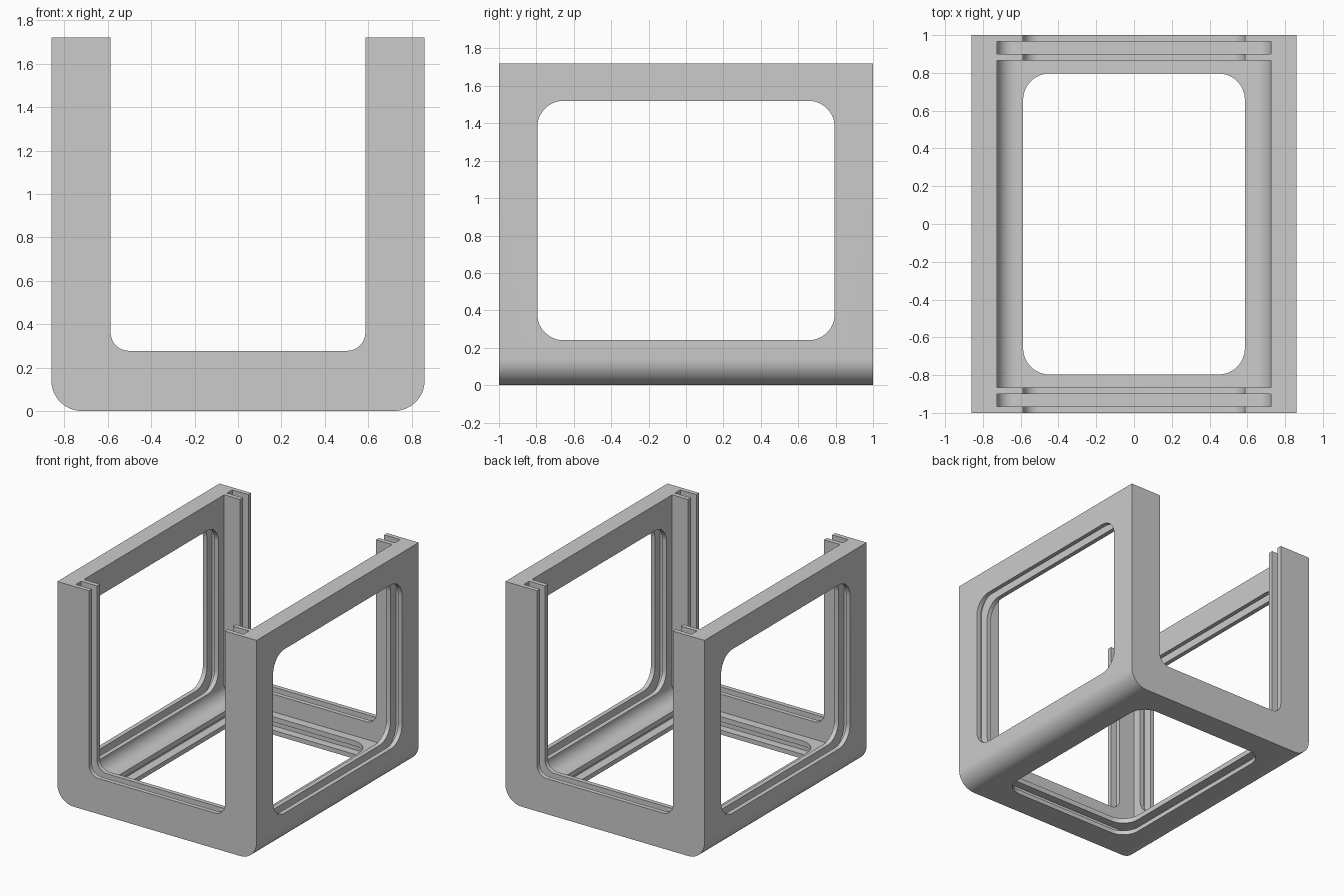
import bpy, bmesh
from math import sin, cos, pi, radians

if "Cube" in bpy.data.objects:
    bpy.data.objects.remove(bpy.data.objects["Cube"])

grey = bpy.data.materials.new("plain_grey")
grey.use_nodes = True
colour = (0.6, 0.6, 0.6, 1)
grey.diffuse_color = colour
grey.node_tree.nodes["Principled BSDF"].inputs["Base Color"].default_value = colour


def slab(name, axis, u, v, w, r_low, r_high):
    """Rounded rectangle u by v, extruded along the axis over w."""
    place = {"x": lambda a, b, c: (c, a, b),
             "y": lambda a, b, c: (a, c, b),
             "z": lambda a, b, c: (a, b, c)}[axis]
    outline = []
    corners = [(1, 0, r_low), (1, 1, r_high), (0, 1, r_high), (0, 0, r_low)]
    for i, (iu, iv, r) in enumerate(corners):
        cu = u[iu] + (r if iu == 0 else -r)
        cv = v[iv] + (r if iv == 0 else -r)
        steps = 12 if r else 0
        for k in range(steps + 1):
            t = (i - 1) * pi / 2 + (k / steps * pi / 2 if steps else 0)
            outline.append((cu + r * cos(t), cv + r * sin(t)))
    bm = bmesh.new()
    rings = [[bm.verts.new(place(a, b, c)) for a, b in outline] for c in w]
    n = len(outline)
    bm.faces.new(rings[0])
    bm.faces.new(rings[1])
    for i in range(n):
        j = (i + 1) % n
        bm.faces.new((rings[0][i], rings[0][j], rings[1][j], rings[1][i]))
    bmesh.ops.recalc_face_normals(bm, faces=bm.faces)
    mesh = bpy.data.meshes.new(name)
    bm.to_mesh(mesh)
    bm.free()
    mesh.materials.append(grey)
    obj = bpy.data.objects.new(name, mesh)
    bpy.context.collection.objects.link(obj)
    return obj


def both(lo, hi):
    return [(lo, hi), (-hi, -lo)]


# Outer block with rounded lower edges
frame = slab("case_frame", "y", (-.86, .86), (0, 1.72), (-1, 1), .14, 0)

# Hollow interior and the end openings
cutters = [
    slab("cavity", "y", (-.725, .725), (.14, 2), (-.865, .865), .1, 0),
    slab("end_opening", "y", (-.587, .587), (.277, 2), (-1.2, 1.2), .085, 0),
]
# Slots for the sliding end panels
for w in both(.9, .965):
    cutters.append(slab("end_slot", "y", (-.725, .725), (.14, 2), w, .08, 0))
# Side windows with pane grooves in their rims
for w in both(.7, 1):
    cutters.append(slab("side_window", "x", (-.795, .795), (.24, 1.52), w, .14, .14))
for w in both(.76, .825):
    cutters.append(slab("side_groove", "x", (-.86, .86), (.175, 1.585), w, .14, .14))
# Floor window with pane groove
cutters.append(slab("floor_window", "z", (-.587, .587), (-.797, .797), (-.1, .2), .14, .14))
cutters.append(slab("floor_groove", "z", (-.655, .655), (-.86, .86), (.035, .1), 0, 0))

for cutter in cutters:
    cutter.hide_render = True
    mod = frame.modifiers.new(cutter.name, "BOOLEAN")
    mod.operation = "DIFFERENCE"
    mod.solver = "EXACT"
    mod.object = cutter

# Bake the cuts, then drop the cutters
bpy.context.view_layer.update()
graph = bpy.context.evaluated_depsgraph_get()
baked = bpy.data.meshes.new_from_object(frame.evaluated_get(graph))
frame.modifiers.clear()
frame.data = baked
baked.materials.clear()
baked.materials.append(grey)
for poly in baked.polygons:
    poly.material_index = 0
for cutter in cutters:
    bpy.data.objects.remove(cutter)

bpy.ops.object.select_all(action="DESELECT")
frame.select_set(True)
bpy.context.view_layer.objects.active = frame
bpy.ops.object.shade_smooth_by_angle(angle=radians(30))
